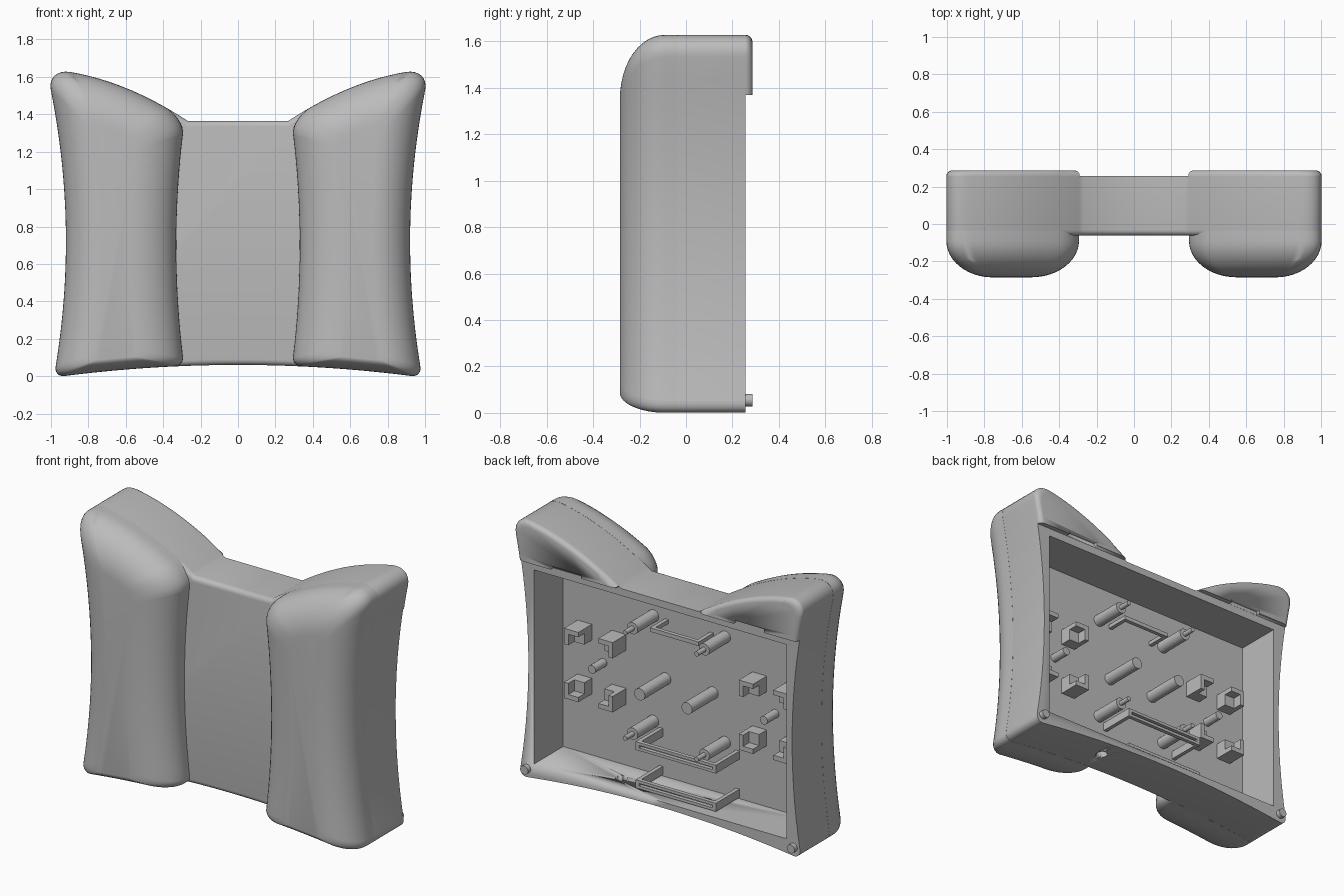
import bpy, bmesh, math

cube = bpy.data.objects.get("Cube")
if cube:
    bpy.data.objects.remove(cube, do_unlink=True)

grey = bpy.data.materials.new("plain_grey")
grey.use_nodes = True
grey.diffuse_color = (0.5, 0.5, 0.5, 1)
grey.node_tree.nodes["Principled BSDF"].inputs["Base Color"].default_value = grey.diffuse_color

BACK, FLOOR = 0.257, -0.033


# Outline curves of the shell
def outer(z):
    return 0.92 + 0.123 * (z - 0.72) ** 2


def inner(z):
    return 0.33 - 0.1 * (z - 0.7) ** 2


def top(x):
    t = max(0, (x - 0.27) / 0.65)
    return 1.365 + 0.43 * t - 0.165 * t * t


def bottom(x):
    return 0.06 - 0.062 * (x / 0.95) ** 2


def finish(name, bm):
    bmesh.ops.recalc_face_normals(bm, faces=bm.faces)
    mesh = bpy.data.meshes.new(name)
    bm.to_mesh(mesh)
    bm.free()
    mesh.materials.append(grey)
    mesh.set_sharp_from_angle(angle=math.radians(35))
    obj = bpy.data.objects.new(name, mesh)
    bpy.context.collection.objects.link(obj)
    return obj


def loft(name, layers, side=1):
    """Join (y, [(x, z), ...]) loops into a closed solid."""
    bm = bmesh.new()
    rings = [[bm.verts.new((side * x, y, z)) for x, z in loop] for y, loop in layers]
    n = len(rings[0])
    for a, b in zip(rings, rings[1:]):
        for i in range(n):
            j = (i + 1) % n
            bm.faces.new((a[i], a[j], b[j], b[i])).smooth = True
    bm.faces.new(rings[0])
    bm.faces.new(rings[-1])
    return finish(name, bm)


def add_box(bm, x, y, z):
    """Box from (low, high) ranges."""
    made = bmesh.ops.create_cube(bm, size=1)["verts"]
    for v in made:
        v.co = [r[0] if c < 0 else r[1] for c, r in zip(v.co, (x, y, z))]


def boxes(name, *ranges):
    bm = bmesh.new()
    for r in ranges:
        add_box(bm, *r)
    return finish(name, bm)


def peg(name, x, z, radius, y0, y1):
    ring = [(x + radius * math.cos(math.tau * i / 24), z + radius * math.sin(math.tau * i / 24))
            for i in range(24)]
    return loft(name, [(y0, ring), (y1, ring)])


def cut(obj, cutter):
    mod = obj.modifiers.new("cut", "BOOLEAN")
    mod.operation, mod.solver, mod.object = "DIFFERENCE", "EXACT", cutter
    bpy.context.view_layer.objects.active = obj
    bpy.ops.object.modifier_apply(modifier=mod.name)
    bpy.data.objects.remove(cutter, do_unlink=True)


# Rounded rectangle in unit space: bottom, outer side, top, inner side
STEPS = 16
SMALL, LARGE = (0.08, 0.035), (0.16, 0.065)


def unit_path():
    corners = [(1, 0, SMALL, -90), (1, 1, LARGE, 0), (0, 1, LARGE, 90), (0, 0, SMALL, 180)]
    pts, prev = [], (SMALL[0], 0)
    for cu, cv, (ru, rv), start in corners:
        mu, mv = (cu - ru if cu else ru), (cv - rv if cv else rv)
        arc = [(mu + ru * math.cos(math.radians(start + 90 * k / 8)),
                mv + rv * math.sin(math.radians(start + 90 * k / 8))) for k in range(9)]
        for k in range(STEPS):
            f = k / STEPS
            pts.append((prev[0] + (arc[0][0] - prev[0]) * f, prev[1] + (arc[0][1] - prev[1]) * f))
        pts += arc
        prev = arc[-1]
    return pts[:-1]


UNIT = unit_path()
TOP_END = 3 * STEPS + 2 * 9


def grip_loop(side_in, side_out, top_in, bottom_in):
    loop = []
    for u, v in UNIT:
        z = 0.02 + v * 1.55
        for _ in range(3):
            lo, hi = inner(z) + side_in, outer(z) - side_out
            x = lo + (hi - lo) * u
            low, high = bottom(x) + bottom_in, top(x) - top_in
            z = low + (high - low) * v
        loop.append((x, z))
    return loop


# Rounded hand grips on the front
for side, label in ((1, "left"), (-1, "right")):
    layers = [(-0.036, grip_loop(0, 0, 0, 0))]
    for k in range(13):
        a = math.pi / 2 * k / 12
        d = 1 - math.cos(a)
        layers.append((-0.09 - 0.195 * math.sin(a), grip_loop(0.25 * d, 0.2 * d, 0.24 * d, 0.065 * d)))
    loft(label + "_grip", layers, side)


# Main shell, hollow and open at the back
def shell_loop(d):
    half = [(x, bottom(x) + d) for x in (0.06, 0.16, 0.26)]
    half += grip_loop(0, d, d, d)[:TOP_END]
    half += [(x, top(x) - d) for x in (0.36, 0.32, 0.295, 0.27)]
    return half + [(-x, z) for x, z in reversed(half)]


shell_layers = [(-0.062 + 0.03 * (1 - math.cos(a)), shell_loop(0.03 * (1 - math.sin(a))))
                for a in (math.pi / 2 * k / 5 for k in range(6))]
shell = loft("shell", shell_layers + [(BACK, shell_loop(0))])
cut(shell, boxes("cavity_cutter", ((-0.88, 0.88), (FLOOR, 0.4), (0.096, 1.32))))
bm = bmesh.new()
bmesh.ops.create_cone(bm, cap_ends=True, segments=24, radius1=0.035, radius2=0.035, depth=0.3)
bmesh.ops.translate(bm, verts=bm.verts, vec=(0.36, 0.127, 0.05))
cut(shell, finish("hole_cutter", bm))

# Raised lips behind the upper corners, each with a notch
LIP = 1.37
keep = [i for i, (x, z) in enumerate(grip_loop(0, 0, 0, 0)[:TOP_END]) if z > LIP + 0.035]


def lip_loop(d):
    pts = grip_loop(0, d, d, 0)
    arc = [(x, max(z, LIP)) for x, z in (pts[i] for i in keep)]
    tail = [(x + d, max(top(x) - d, LIP + 0.001)) for x in (0.36, 0.32, 0.29)]
    return [(0.29 + d, LIP), (outer(LIP) - d, LIP)] + arc + tail


for side, label in ((1, "left"), (-1, "right")):
    layers = [(0.24, lip_loop(0))]
    layers += [(0.257 + 0.03 * math.sin(a), lip_loop(0.03 * (1 - math.cos(a))))
               for a in (math.pi / 2 * k / 5 for k in range(6))]
    lip = loft(label + "_lip", layers, side)
    notch = sorted((side * 0.53, side * 0.745))
    cut(lip, boxes("notch_cutter", (notch, (0.258, 0.4), (1.3, 1.393))))

# Locating pegs, screw posts and button supports
base = FLOOR - 0.01
for side, label in ((1, "left"), (-1, "right")):
    peg(label + "_locating_peg", side * 0.93, 0.055, 0.027, 0.2, 0.286)
    peg(label + "_centre_post", side * 0.165, 0.715, 0.037, base, FLOOR + 0.26)
    peg(label + "_short_post", side * 0.6, 0.70, 0.026, base, FLOOR + 0.115)
    for z, level in ((1.09, "upper"), (0.425, "lower")):
        peg(f"{label}_{level}_post", side * 0.25, z, 0.037, base, FLOOR + 0.21)
        peg(f"{label}_{level}_post_pin", side * 0.25, z, 0.015, FLOOR + 0.2, FLOOR + 0.285)
    # Corner blocks: a low step with two tall walls facing away from the middle
    for x in (0.49, 0.73):
        for z in (0.53, 0.87):
            sx = side * (1 if x > 0.6 else -1)
            sz = 1 if z > 0.7 else -1
            cx, r, w = side * x, 0.05, 0.02
            full_x, full_z = (cx - r, cx + r), (z - r, z + r)
            wall_x = sorted((cx + sx * r, cx + sx * w))
            wall_z = sorted((z + sz * r, z + sz * w))
            boxes(label + "_corner_block",
                  (full_x, (base, FLOOR + 0.075), full_z),
                  (wall_x, (base, FLOOR + 0.135), full_z),
                  (full_x, (base, FLOOR + 0.135), wall_z))


# Bridge-shaped holders: two legs and a bar
def bridge(name, x0, x1, z, height, thick):
    h, tip = thick / 2, FLOOR + height
    zr = (z - h, z + h)
    boxes(name, ((x0, x0 + 0.025), (base, tip), zr), ((x1 - 0.025, x1), (base, tip), zr),
          ((x0, x1), (tip - 0.025, tip), zr))


bridge("upper_holder", -0.17, 0.17, 1.08, 0.15, 0.025)
for z in (0.37, 0.13):
    bridge("slot_holder", -0.35, 0.21, z + 0.017, 0.235, 0.018)
    bridge("slot_holder_rail", -0.35, 0.21, z - 0.017, 0.235, 0.018)
    for x in (-0.35, 0.185):
        boxes("slot_holder_end", ((x, x + 0.025), (base, FLOOR + 0.235), (z - 0.02, z + 0.02)))
